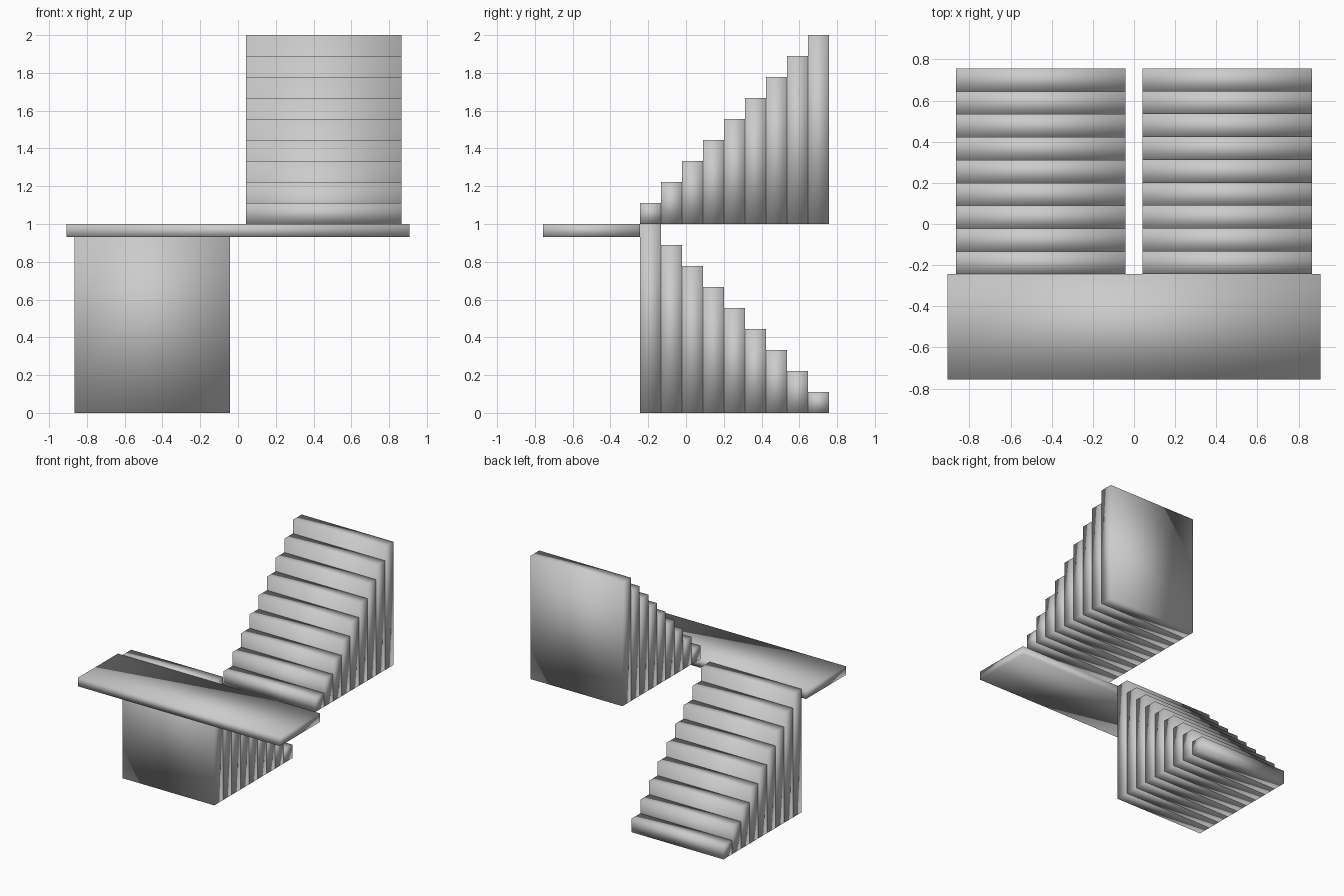
import bpy

if "Cube" in bpy.data.objects:
    bpy.data.objects.remove(bpy.data.objects["Cube"])

STEPS = 9
RISE = 1 / STEPS
RUN = 1 / STEPS
Y_FRONT, Y_BACK = -0.244, 0.756   # extent of both flights
X_IN, X_OUT = 0.042, 0.866        # inner and outer side of a flight


def box(name, lo, hi):
    """Softly shaded box between two opposite corners."""
    centre = [(a + b) / 2 for a, b in zip(lo, hi)]
    bpy.ops.mesh.primitive_cube_add(size=1, location=centre)
    ob = bpy.context.object
    ob.name = name
    ob.scale = [b - a for a, b in zip(lo, hi)]
    bpy.ops.object.transform_apply(location=False, rotation=False, scale=True)
    bpy.ops.object.shade_smooth()
    return ob


# Landing slab joining the two flights
box("landing", (-0.907, -0.756, 0.93), (0.907, Y_FRONT, 1.0))

for i in range(STEPS):
    h = (i + 1) * RISE
    # Lower flight climbs from the back to the landing
    y = Y_BACK - i * RUN
    box(f"lower_step_{i + 1}", (-X_OUT, y - RUN, 0), (-X_IN, y, h))
    # Upper flight climbs from the landing to the back
    y = Y_FRONT + i * RUN
    box(f"upper_step_{i + 1}", (X_IN, y, 1), (X_OUT, y + RUN, 1 + h))
